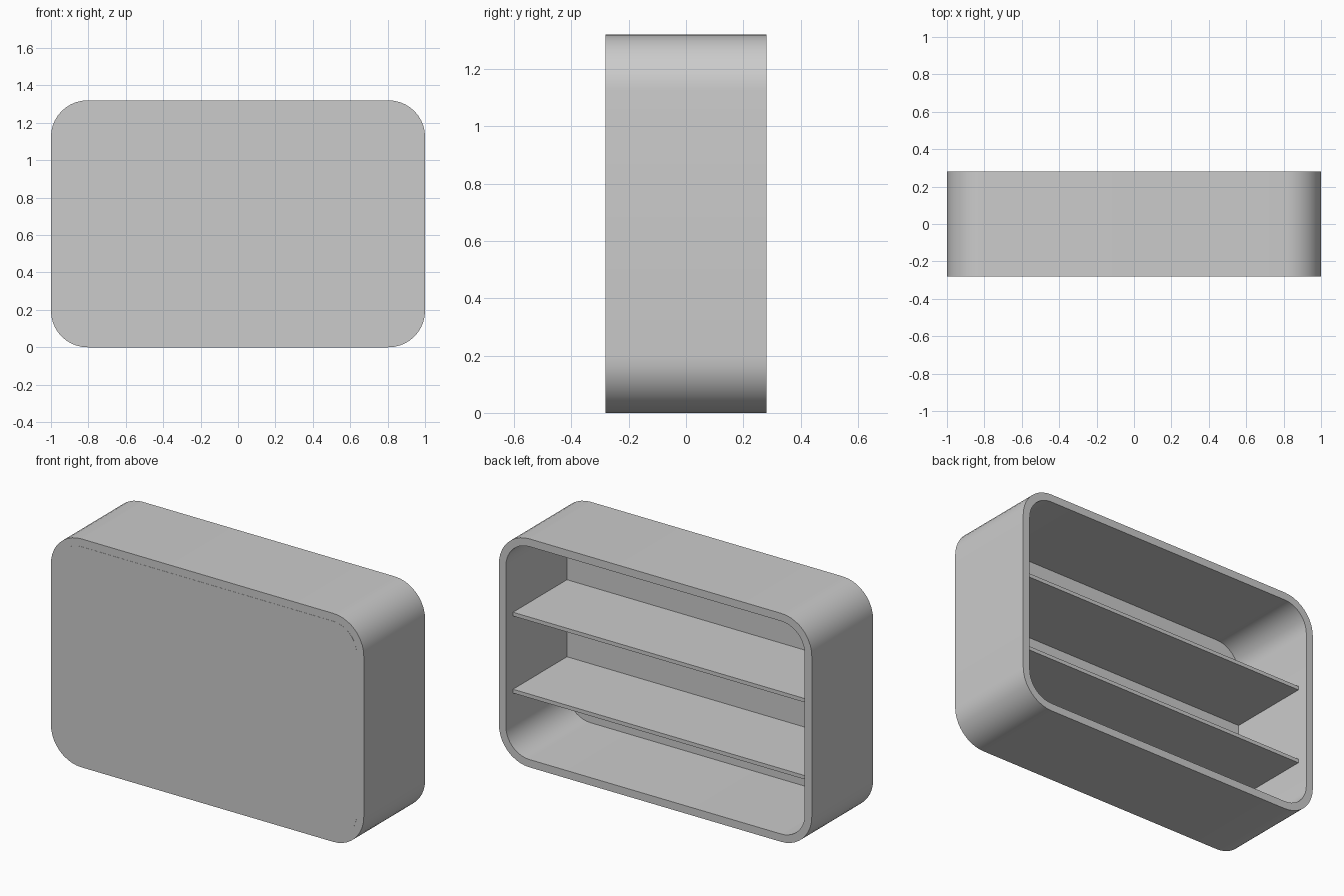
import bpy, bmesh, math

if "Cube" in bpy.data.objects:
    bpy.data.objects.remove(bpy.data.objects["Cube"])

W, D, H = 2.0, 0.56, 1.32
T = 0.045          # wall thickness
R = 0.195          # outer corner radius
SEG = 10


def rounded_rect(inset):
    """Rounded outline in the xz plane, inset from the outer frame."""
    r = R - inset
    cx, cz = W / 2 - R, H / 2 - R
    pts = []
    for q, (sx, sz) in enumerate([(1, 1), (-1, 1), (-1, -1), (1, -1)]):
        for i in range(SEG + 1):
            a = math.pi / 2 * (q + i / SEG)
            pts.append((sx * cx + r * math.cos(a), H / 2 + sz * cz + r * math.sin(a)))
    return pts


def finish(bm, name, smooth=True):
    bmesh.ops.recalc_face_normals(bm, faces=bm.faces)
    mesh = bpy.data.meshes.new(name)
    bm.to_mesh(mesh)
    bm.free()
    ob = bpy.data.objects.new(name, mesh)
    bpy.context.collection.objects.link(ob)
    if smooth:
        bpy.ops.object.select_all(action='DESELECT')
        ob.select_set(True)
        bpy.context.view_layer.objects.active = ob
        bpy.ops.object.shade_smooth_by_angle(angle=math.radians(30))
    return ob


# rounded frame: outer and inner outlines joined into a closed tube
bm = bmesh.new()
loops = [[bm.verts.new((x, y, z)) for x, z in rounded_rect(inset)]
         for inset, y in [(0, -D / 2), (0, D / 2), (T, D / 2), (T, -D / 2)]]
n = len(loops[0])
for k in range(4):
    a, b = loops[k], loops[(k + 1) % 4]
    for i in range(n):
        j = (i + 1) % n
        bm.faces.new((a[i], a[j], b[j], b[i]))
finish(bm, "frame")

# thin panel closing the front side
bm = bmesh.new()
face = bm.faces.new([bm.verts.new((x, -D / 2 - 0.001, z)) for x, z in rounded_rect(T)])
ext = bmesh.ops.extrude_face_region(bm, geom=[face])
bmesh.ops.translate(bm, vec=(0, 0.004, 0),
                    verts=[v for v in ext["geom"] if isinstance(v, bmesh.types.BMVert)])
finish(bm, "panel")

# two shelves, set back from the open side
for name, z in [("lower_shelf", 0.375), ("upper_shelf", 0.82)]:
    y0, y1 = -D / 2, 0.215
    bm = bmesh.new()
    bmesh.ops.create_cube(bm, size=1)
    bmesh.ops.scale(bm, vec=(W - 2 * T, y1 - y0, 0.022), verts=bm.verts)
    bmesh.ops.translate(bm, vec=(0, (y0 + y1) / 2, z), verts=bm.verts)
    finish(bm, name, smooth=False)
